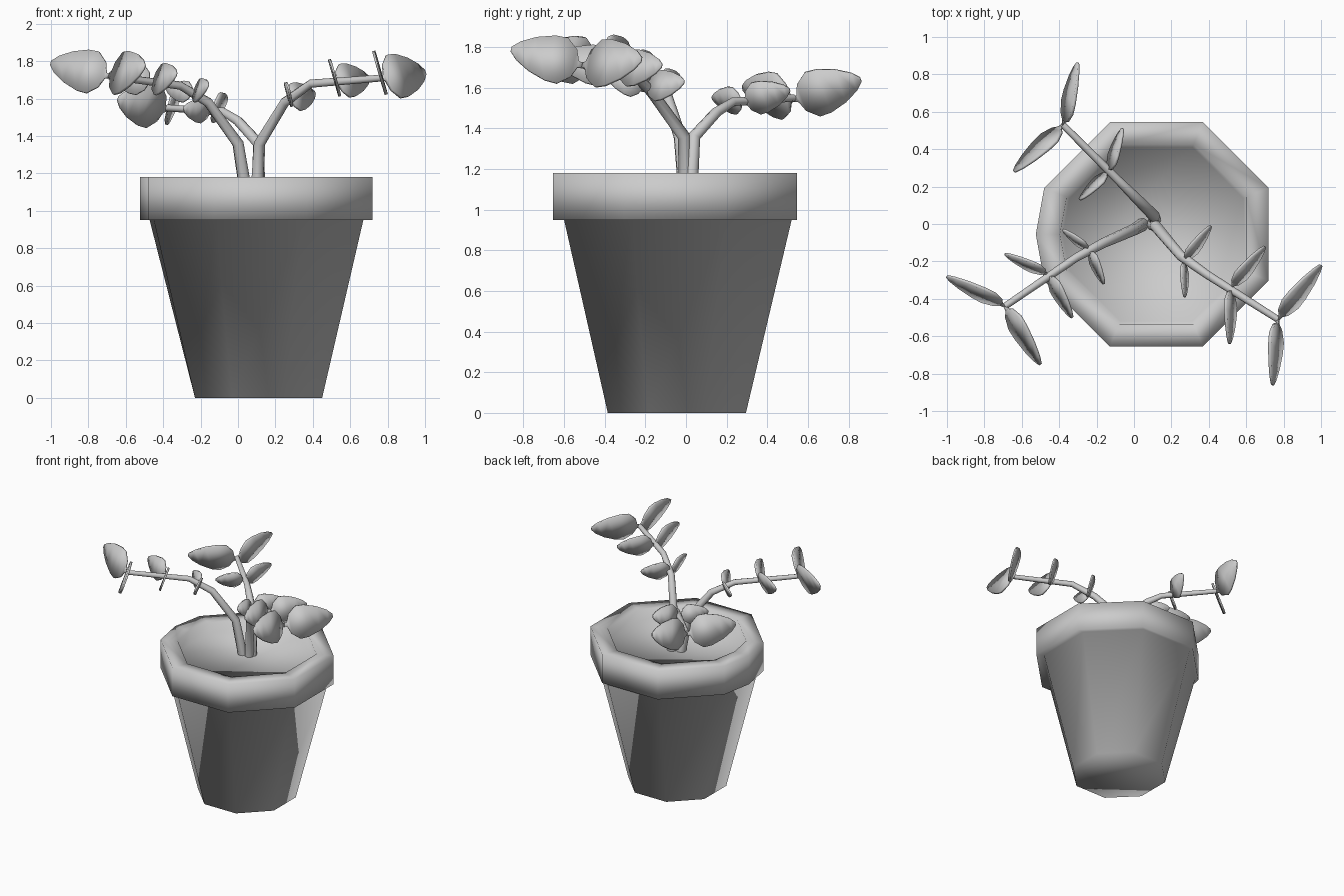
import bpy, bmesh, math
from mathutils import Vector

cube = bpy.data.objects.get("Cube")
if cube:
    bpy.data.objects.remove(cube)

clay = bpy.data.materials.new("plain_grey")
clay.use_nodes = True
grey = (0.6, 0.6, 0.6, 1)
clay.diffuse_color = grey
clay.node_tree.nodes["Principled BSDF"].inputs["Base Color"].default_value = grey


def select_only(obj):
    bpy.ops.object.select_all(action="DESELECT")
    obj.select_set(True)
    bpy.context.view_layer.objects.active = obj


def finish(obj):
    """Give an object its material and soft shading all over."""
    obj.data.materials.append(clay)
    select_only(obj)
    bpy.ops.object.shade_smooth()


def loft(name, rings):
    """Skin a list of rings that share one point count, and cap both ends."""
    bm = bmesh.new()
    loops = [[bm.verts.new(p) for p in ring] for ring in rings]
    n = len(loops[0])
    for a, b in zip(loops, loops[1:]):
        for i in range(n):
            j = (i + 1) % n
            bm.faces.new((a[i], a[j], b[j], b[i]))
    bm.faces.new(loops[0][::-1])
    bm.faces.new(loops[-1])
    bm.normal_update()
    mesh = bpy.data.meshes.new(name)
    bm.to_mesh(mesh)
    bm.free()
    obj = bpy.data.objects.new(name, mesh)
    bpy.context.collection.objects.link(obj)
    finish(obj)


def pot_ring(apothem, z, bulge=0.075, cx=0.12, cy=-0.055):
    """Octagon with an extra corner pushed out in the middle of its -x side."""
    radius = apothem / math.cos(math.pi / 8)
    pts = []
    for k in range(8):
        a = math.pi / 8 + k * math.pi / 4
        pts.append((cx + radius * math.cos(a), cy + radius * math.sin(a), z))
        if k == 3:
            pts.append((cx - apothem * (1 + bulge), cy, z))
    return pts


# Pot: base, tapered wall, heavy rim, then down inside to the soil
loft("flower_pot", [pot_ring(0.34, 0, 0, 0.11, -0.045),
                    pot_ring(0.56, 0.95, 0.04, 0.11, -0.04),
                    pot_ring(0.6, 0.95), pot_ring(0.6, 1.18),
                    pot_ring(0.48, 1.18), pot_ring(0.465, 1.09)])


def stem(name, points):
    """Bent tube that thins toward its tip."""
    curve = bpy.data.curves.new(name, "CURVE")
    curve.dimensions = "3D"
    curve.bevel_depth = 0.036
    curve.bevel_resolution = 2
    curve.use_fill_caps = True
    line = curve.splines.new("POLY")
    line.points.add(len(points) - 1)
    for i, (point, p) in enumerate(zip(line.points, points)):
        point.co = (*p, 1)
        point.radius = 1 - 0.5 * i / (len(points) - 1)
    obj = bpy.data.objects.new(name, curve)
    bpy.context.collection.objects.link(obj)
    select_only(obj)
    bpy.ops.object.convert(target="MESH")
    finish(bpy.context.view_layer.objects.active)


# Leaf half width along its length, from stalk to tip
LEAF = [(0, 0.08), (0.06, 0.15), (0.12, 0.6), (0.28, 1), (0.45, 0.98),
        (0.7, 0.74), (0.9, 0.4), (1, 0.1)]


def leaf(name, base, tip, outward):
    """Thin ovate leaf standing on edge, its top leaning back along the stem."""
    base, tip = Vector(base), Vector(tip)
    along = (tip - base).normalized()
    length = (tip - base).length
    wide = Vector((0, 0, 1)) - 0.36 * outward
    wide = (wide - along * wide.dot(along)).normalized()
    thick = along.cross(wide)
    rings = []
    for t, w in LEAF:
        centre = base.lerp(tip, t)
        half = wide * (w * 0.33 * length)
        depth = thick * (0.005 + 0.01 * w * length)
        rings.append([centre + half - depth, centre + half + depth,
                      centre - half + depth, centre - half - depth])
    loft(name, rings)


# Each branch: stem path, then leaf pairs as (base, one tip, other tip)
branches = {
    "left": ([(0.1, 0, 1.05), (0.115, -0.01, 1.36), (0.25, -0.17, 1.58),
              (0.39, -0.27, 1.68), (0.77, -0.51, 1.71)],
             [((0.27, -0.2, 1.6), (0.41, -0.01, 1.63), (0.27, -0.39, 1.66)),
              ((0.52, -0.34, 1.69), (0.7, -0.12, 1.71), (0.51, -0.64, 1.75)),
              ((0.77, -0.51, 1.71), (1.0, -0.22, 1.74), (0.74, -0.86, 1.79))]),
    "right": ([(0.05, 0, 1.05), (0, -0.03, 1.36), (-0.16, -0.1, 1.58),
               (-0.31, -0.18, 1.67), (-0.69, -0.44, 1.72)],
              [((-0.24, -0.14, 1.63), (-0.38, -0.03, 1.65), (-0.16, -0.32, 1.67)),
               ((-0.46, -0.27, 1.69), (-0.69, -0.16, 1.73), (-0.33, -0.5, 1.73)),
               ((-0.69, -0.44, 1.72), (-1.0, -0.28, 1.79), (-0.5, -0.75, 1.77))]),
    "back": ([(0.11, 0.02, 1.05), (0.11, 0.04, 1.36), (0, 0.15, 1.48),
              (-0.08, 0.23, 1.53), (-0.38, 0.53, 1.55)],
             [((-0.14, 0.28, 1.53), (-0.06, 0.51, 1.59), (-0.29, 0.13, 1.55)),
              ((-0.38, 0.53, 1.54), (-0.3, 0.86, 1.64), (-0.64, 0.28, 1.6))]),
}
for side, (path, pairs) in branches.items():
    stem(side + "_stem", path)
    outward = Vector(path[-1]) - Vector(path[0])
    outward.z = 0
    outward.normalize()
    for n, (base, *tips) in enumerate(pairs, 1):
        for letter, tip in zip("ab", tips):
            leaf(f"{side}_leaf_{n}{letter}", base, tip, outward)
